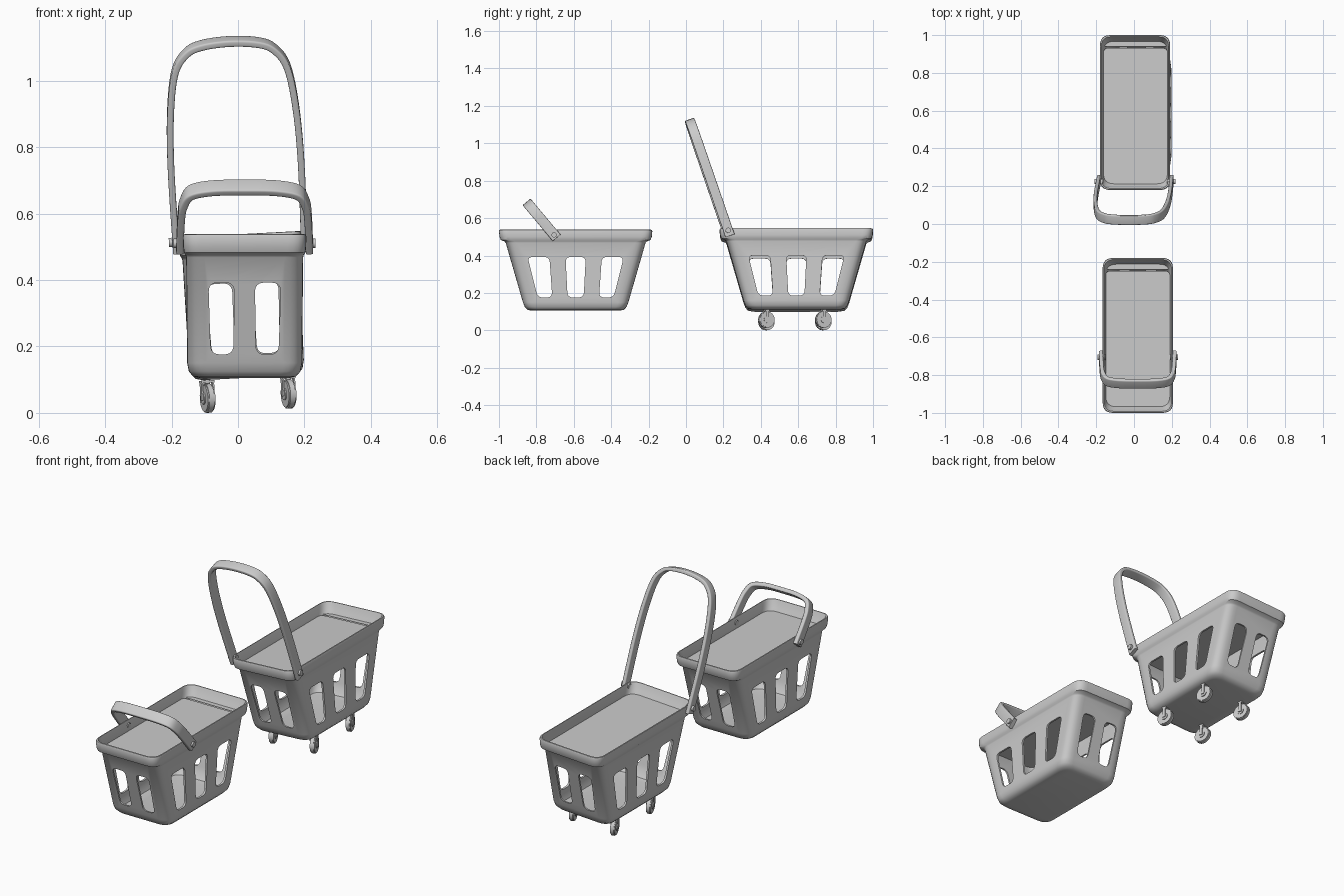
import bpy, bmesh, math
from mathutils import Vector, Matrix

if "Cube" in bpy.data.objects:
    bpy.data.objects.remove(bpy.data.objects["Cube"])


def finish(name, bm, M, smooth=True):
    """Turn a bmesh into an object placed by matrix M."""
    bmesh.ops.recalc_face_normals(bm, faces=bm.faces)
    me = bpy.data.meshes.new(name)
    bm.to_mesh(me)
    bm.free()
    me.transform(M)
    ob = bpy.data.objects.new(name, me)
    bpy.context.collection.objects.link(ob)
    if smooth:
        shade(ob)
    return ob


def activate(ob):
    bpy.ops.object.select_all(action='DESELECT')
    ob.select_set(True)
    bpy.context.view_layer.objects.active = ob


def shade(ob):
    activate(ob)
    bpy.ops.object.shade_smooth_by_angle(angle=math.radians(40))


def rounded(corners, r, n=6):
    """2D polygon with rounded corners."""
    out, pts = [], [Vector(c) for c in corners]
    for i, p in enumerate(pts):
        a = p + (pts[i - 1] - p).normalized() * r
        b = p + (pts[(i + 1) % len(pts)] - p).normalized() * r
        for k in range(n + 1):
            t = k / n
            out.append(a * (1 - t) ** 2 + p * 2 * t * (1 - t) + b * t * t)
    return out


def rect(x0, x1, y0, y1):
    return [(x0, y0), (x1, y0), (x1, y1), (x0, y1)]


def loft(bm, rings):
    """Skin a list of rings and cap both ends."""
    vs = [[bm.verts.new(p) for p in ring] for ring in rings]
    n = len(vs[0])
    for a, b in zip(vs, vs[1:]):
        for i in range(n):
            bm.faces.new((a[i], a[(i + 1) % n], b[(i + 1) % n], b[i]))
    bm.faces.new(vs[0])
    bm.faces.new(vs[-1])


def cylinder(bm, r, depth, M, seg=24):
    bmesh.ops.create_cone(bm, cap_ends=True, segments=seg, radius1=r, radius2=r, depth=depth, matrix=M)


# half width, half length, height: outside from the floor up, over the rim, down the inside
SHELL = [(.135, .235, .105), (.155, .258, .11), (.168, .272, .125), (.173, .282, .15),
         (.176, .374, .468), (.178, .380, .475), (.183, .400, .483), (.185, .407, .50),
         (.186, .410, .53), (.184, .408, .537), (.179, .402, .538), (.177, .398, .53),
         (.172, .388, .50), (.167, .366, .47), (.162, .273, .15), (.15, .252, .12), (.13, .23, .116)]
Z0, Z1 = .176, .392
# windows as bottom-left, bottom-right, top-right, top-left
SIDE = [(-.043, .043, .054, -.054), (.125, .203, .257, .14), (-.203, -.125, -.14, -.257)]
END = [(s * .068 - .034, s * .068 + .034, s * .07 + .039, s * .07 - .039) for s in (-1, 1)]


def window_cutter(name, windows, along_x, M):
    bm = bmesh.new()
    for a, b, c, d in windows:
        shape = rounded([(a, Z0), (b, Z0), (c, Z1), (d, Z1)], .028)
        loft(bm, [[(e, p.x, p.y) if along_x else (p.x, e, p.y) for p in shape] for e in (-.6, .6)])
    ob = finish(name, bm, M, False)
    ob.hide_render = True
    return ob


def basket(prefix, M):
    # basket shell
    bm = bmesh.new()
    loft(bm, [[(p.x, p.y, z) for p in rounded(rect(-hx, hx, -hy, hy), .055)] for hx, hy, z in SHELL])
    shell = finish(prefix + "_basket_shell", bm, M, False)
    # side and end windows
    for cut in (window_cutter("side_cutter", SIDE, True, M), window_cutter("end_cutter", END, False, M)):
        mod = shell.modifiers.new("windows", 'BOOLEAN')
        mod.operation, mod.solver, mod.object = 'DIFFERENCE', 'EXACT', cut
        activate(shell)
        bpy.ops.object.modifier_apply(modifier=mod.name)
        bpy.data.objects.remove(cut)
    shade(shell)
    # flat lid with a narrow slot near the back
    bm = bmesh.new()
    for y0, y1, r in ((-.385, .342, .03), (.35, .385, .015)):
        bm.faces.new([bm.verts.new((p.x, p.y, .485)) for p in rounded(rect(-.171, .171, y0, y1), r)])
    finish(prefix + "_basket_lid", bm, M, False)


def spline(pts, n=5):
    """Catmull-Rom through 2D points."""
    P = [Vector(p) for p in pts]
    P = [P[0] * 2 - P[1]] + P + [P[-1] * 2 - P[-2]]
    out = []
    for a, b, c, d in zip(P, P[1:], P[2:], P[3:]):
        for k in range(n):
            t = k / n
            out.append(.5 * (2 * b + (c - a) * t + (2 * a - 5 * b + 4 * c - d) * t * t
                             + (3 * b - a - 3 * c + d) * t ** 3))
    return out + [P[-2]]


def handle(name, half, pivot, tip, width, thick, M):
    """Flat strap bent into an arch, leaning from pivot to tip (y, z)."""
    path = spline(half + [(-u, v) for u, v in reversed(half[:-1])])
    v = Vector((0, tip[0] - pivot[0], tip[1] - pivot[1])).normalized()
    w = Vector((0, v.z, -v.y))
    base = Vector((0, *pivot))
    section = rounded(rect(-thick, 0, -width / 2, width / 2), .006, 3)
    rings = []
    for i, p in enumerate(path):
        t = (path[min(i + 1, len(path) - 1)] - path[max(i - 1, 0)]).normalized()
        nrm = Vector((t.y, -t.x))
        rings.append([base + Vector((p.x + nrm.x * s.x, 0, 0)) + v * (p.y + nrm.y * s.x) + w * s.y
                      for s in section])
    bm = bmesh.new()
    loft(bm, rings)
    finish(name, bm, M)
    # pivot pins
    bm = bmesh.new()
    for s in (-1, 1):
        pos = base + v * .02 + Vector((s * .192, 0, 0))
        cylinder(bm, .014, .044, Matrix.Translation(pos) @ Matrix.Rotation(math.pi / 2, 4, 'Y'), 16)
    finish(name + "_pins", bm, M)


# hand basket in front
MA = Matrix.Translation((.02, -.59, 0))
basket("hand", MA)
handle("hand_basket_handle", [(.206, 0), (.202, .12), (.194, .18), (.168, .228), (.10, .247), (0, .25)],
       (-.102, .495), (-.263, .687), .055, .022, MA)

# rolling basket behind, leaning slightly sideways
MB = Matrix.Translation((.007, .59, .5)) @ Matrix.Rotation(math.radians(-3), 4, 'Y') @ Matrix.Translation((0, 0, -.5))
basket("rolling", MB)
handle("rolling_basket_handle",
       [(.203, -.01), (.206, .26), (.198, .44), (.178, .565), (.14, .625), (.09, .65), (0, .659)],
       (-.358, .505), (-.572, 1.128), .052, .02, MB)

# swivelled caster wheels with forks
for i, (sx, sy) in enumerate([(-1, -1), (1, -1), (-1, 1), (1, 1)]):
    C = Matrix.Translation((sx * .122, sy * .152 - .008, .05)) @ Matrix.Rotation(math.radians(18), 4, 'Z')
    turn = Matrix.Rotation(math.pi / 2, 4, 'Y')
    bm = bmesh.new()
    cylinder(bm, .044, .024, turn)
    bmesh.ops.bevel(bm, geom=[e for e in bm.edges if abs(e.verts[0].co.x - e.verts[1].co.x) < 1e-4],
                    offset=.004, segments=2, affect='EDGES')
    cylinder(bm, .018, .032, turn, 16)
    finish("caster_wheel_%d" % (i + 1), bm, MB @ C)
    bm = bmesh.new()
    for s in (-1, 1):
        bmesh.ops.create_cube(bm, size=1, matrix=Matrix.Translation((s * .018, 0, .022))
                              @ Matrix.Diagonal((.005, .016, .056, 1)))
    bmesh.ops.create_cube(bm, size=1, matrix=Matrix.Translation((0, 0, .05)) @ Matrix.Diagonal((.041, .022, .007, 1)))
    cylinder(bm, .01, .022, Matrix.Translation((0, 0, .055)), 16)
    finish("caster_fork_%d" % (i + 1), bm, MB @ C)
